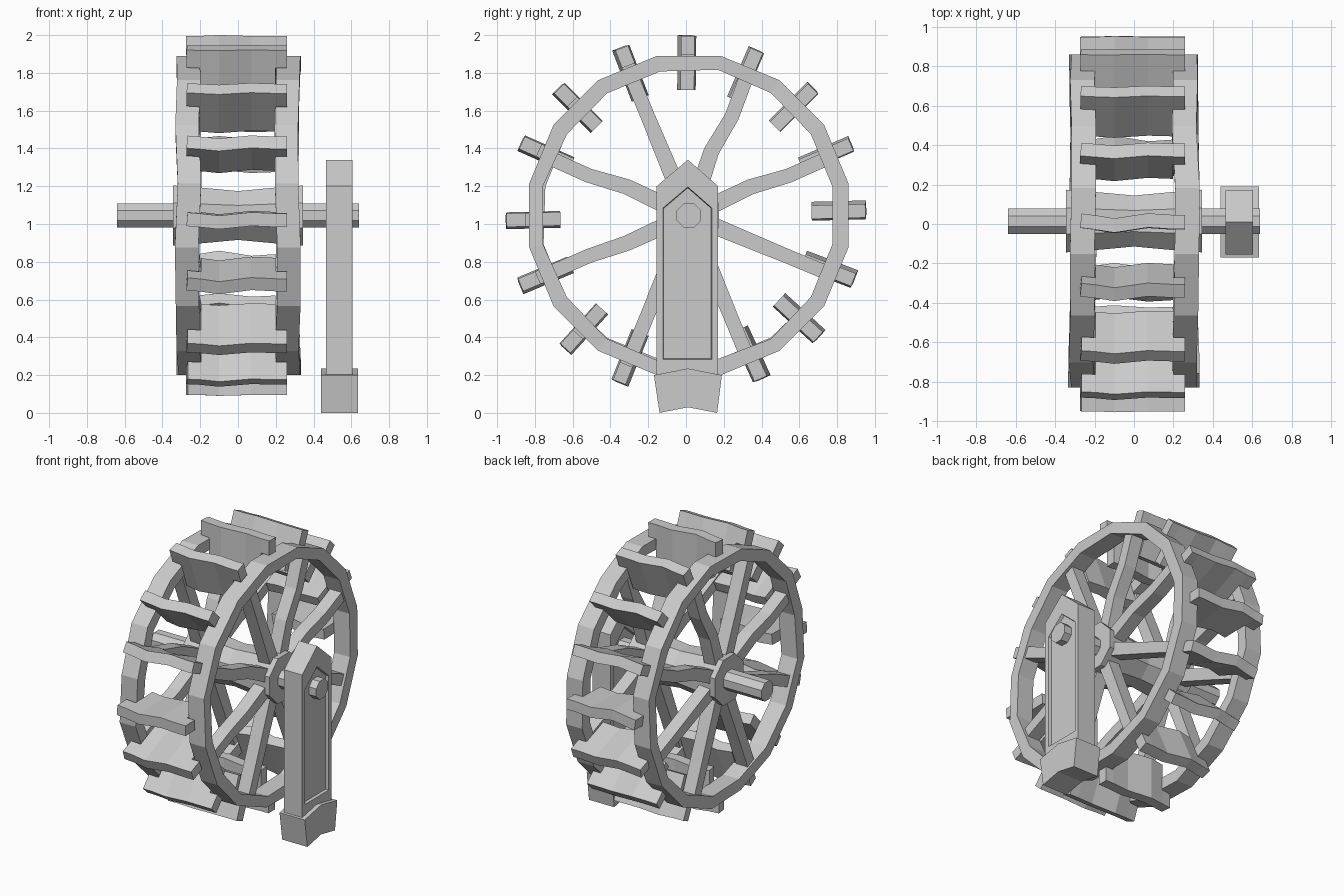
import bpy, bmesh, math, random
from mathutils import Vector

random.seed(4)
if "Cube" in bpy.data.objects:
    bpy.data.objects.remove(bpy.data.objects["Cube"])

GREY = (0.6, 0.6, 0.6, 1)
wood = bpy.data.materials.new("plain_grey")
wood.use_nodes = True
wood.diffuse_color = GREY
wood.node_tree.nodes["Principled BSDF"].inputs["Base Color"].default_value = GREY

CY, CZ = 0.015, 1.045      # wheel centre
SIDES = 16
STEP = math.tau / SIDES


def add_object(name, bm):
    bmesh.ops.recalc_face_normals(bm, faces=bm.faces)
    mesh = bpy.data.meshes.new(name)
    bm.to_mesh(mesh)
    bm.free()
    mesh.materials.append(wood)
    obj = bpy.data.objects.new(name, mesh)
    bpy.context.collection.objects.link(obj)
    return obj


def polar(x, r, angle, side=0.0, cy=CY):
    """Point at radius r and angle in the wheel plane, shifted sideways."""
    c, s = math.cos(angle), math.sin(angle)
    return Vector((x, cy + r * c - side * s, CZ + r * s + side * c))


def loft(name, sections, closed=False):
    """Skin a row of matching cross-sections."""
    bm = bmesh.new()
    rows = [[bm.verts.new(p) for p in sec] for sec in sections]
    n = len(rows[0])
    pairs = list(zip(rows, rows[1:]))
    if closed:
        pairs.append((rows[-1], rows[0]))
    else:
        bm.faces.new(rows[0])
        bm.faces.new(rows[-1])
    for a, b in pairs:
        for i in range(n):
            j = (i + 1) % n
            bm.faces.new((a[i], a[j], b[j], b[i]))
    return add_object(name, bm)


def lathe_x(name, stations, sides=8):
    """Faceted round part along the axle direction."""
    return loft(name, [[polar(x, r, (i + 0.5) * math.tau / sides) for i in range(sides)]
                       for x, r in stations])


def extrude_x(name, profile, x0, x1):
    return loft(name, [[(x, y, z) for y, z in profile] for x in (x0, x1)])


# Rims: sixteen-sided hoops with a slight hand-hewn wobble
BENDS = (0.015, 0.02, 0, -0.015, 0.01, 0, 0, 0)
for label, side in (("left", 1), ("right", -1)):
    sections = []
    for i in range(SIDES):
        a = (i + 0.5) * STEP
        x = side * 0.263 + random.uniform(-0.01, 0.01)
        inner = 0.782 + random.uniform(-0.008, 0.008)
        sections.append([polar(x + dx, r, a) for dx, r in
                         ((-0.062, inner), (0.062, inner), (0.062, 0.862), (-0.062, 0.862))])
    loft(label + "_rim", sections, closed=True)

    # Spokes: eight bars per rim, some gently bent
    for k, bend in enumerate(BENDS):
        a = (2 * k + 1) * STEP
        sections = []
        for r, half, shift in ((0.1, 0.045, 0), (0.36, 0.041, bend),
                               (0.57, 0.038, -bend / 2), (0.83, 0.038, 0)):
            sections.append([polar(side * 0.262 + dx, r, a, shift + t) for dx, t in
                             ((-0.045, -half), (0.045, -half), (0.045, half), (-0.045, half))])
        loft(f"{label}_spoke_{k + 1}", sections)

# Paddles: wavy boards, narrow between the rims and wide outside them,
# each set a degree or two off the even spacing
COLUMNS = ((-0.27, -0.01), (-0.2, 0.002), (-0.1, 0.025), (0.07, -0.012), (0.2, 0), (0.26, 0))
TILTS = (1.5, 0.8, 0, -0.7, -0.6, -1.5, 0, -1.4, 1.5, 0.3, 2.8, 0.7, 0, 2.1, 2.4, 1.5)
for k, tilt in enumerate(TILTS):
    a = k * STEP + math.radians(tilt)
    bm = bmesh.new()
    wave = random.uniform(0.4, 0.8)
    grid = []
    for row, r in enumerate((0.665, 0.85, 0.95)):
        line = []
        for i, (x, t) in enumerate(COLUMNS):
            if row == 0 and i in (0, 5):
                line.append(None)
                continue
            bump = 0.005 if i == 2 and row == 2 else 0
            line.append(bm.verts.new(polar(x, r + bump, a, t * wave, cy=0.0)))
        grid.append(line)
    for low, high in zip(grid, grid[1:]):
        for i in range(5):
            quad = (low[i], low[i + 1], high[i + 1], high[i])
            if None not in quad:
                bm.faces.new(quad)
    board = add_object(f"paddle_{k + 1}", bm)
    solid = board.modifiers.new("thickness", 'SOLIDIFY')
    solid.thickness = 0.072
    solid.offset = 0

# Hub and axle
lathe_x("hub", ((-0.345, 0.172), (-0.2, 0.16), (0, 0.14), (0.2, 0.16), (0.345, 0.172)))
lathe_x("axle", ((-0.64, 0.07), (0.64, 0.07)))

# Support post with a pointed top and sunken panels
post = extrude_x("support_post", ((-0.155, 0.18), (0.17, 0.18), (0.17, 1.2),
                                  (0.01, 1.34), (-0.155, 1.2)), 0.465, 0.605)
bm = bmesh.new()
bm.from_mesh(post.data)
bm.normal_update()
panels = [f for f in bm.faces if abs(f.normal.x) > 0.9]
bmesh.ops.inset_individual(bm, faces=panels, thickness=0.033, use_even_offset=True)
for f in panels:
    for v in f.verts:
        # leave a plain band above the foot and below the point
        v.co.z += 0.07 if v.co.z < 0.4 else -0.1
bmesh.ops.inset_individual(bm, faces=panels, thickness=0.004, depth=-0.02, use_even_offset=True)
bm.to_mesh(post.data)
bm.free()

# Foot block flaring around the post base
foot_profile = ((-0.14, 0.0), (0.01, 0.03), (0.165, 0.0), (0.19, 0.2), (0.01, 0.235), (-0.17, 0.2))
extrude_x("post_foot", foot_profile, 0.44, 0.635)
